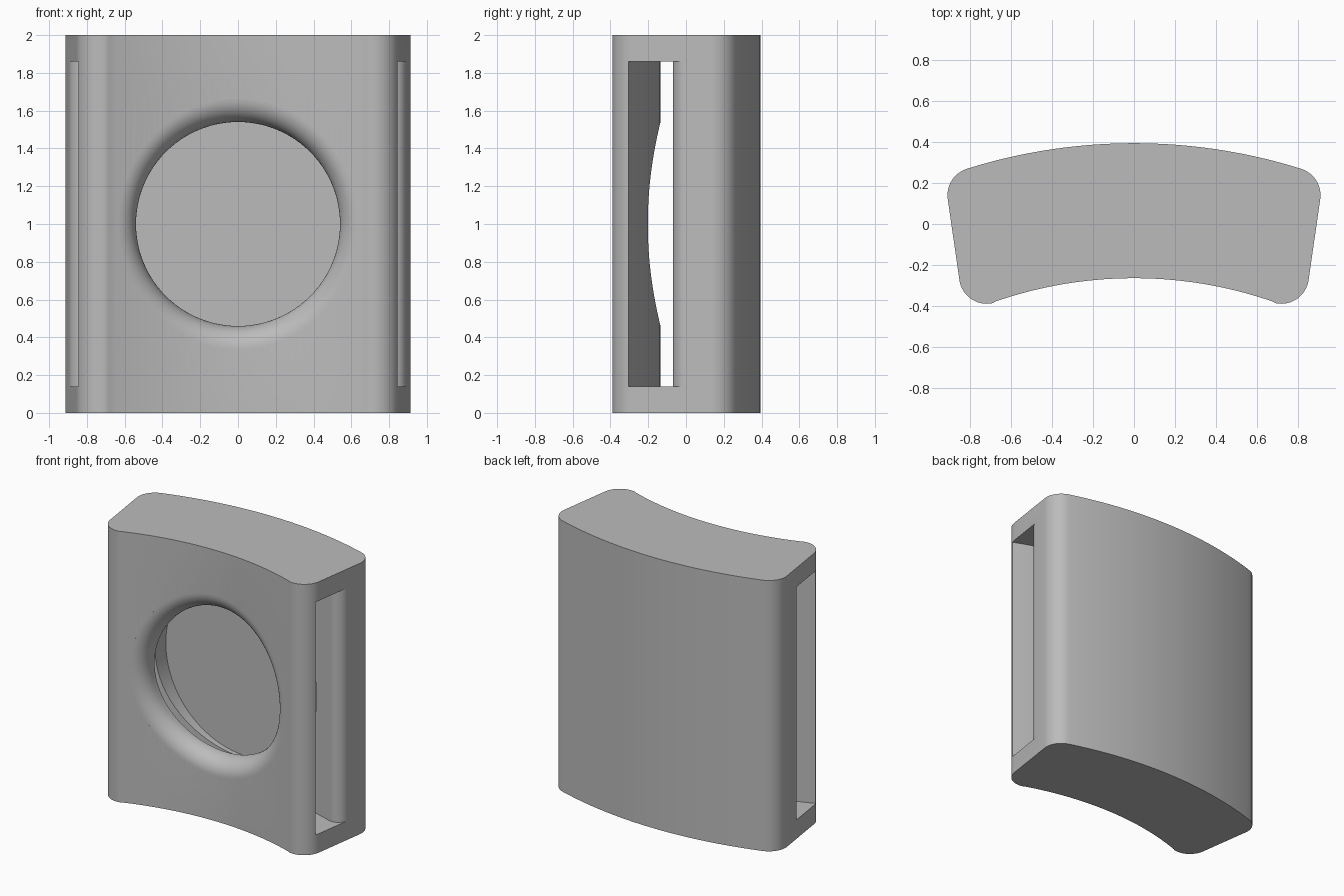
import bpy
import bmesh
from math import atan2, cos, sin, pi, sqrt, radians, hypot
from mathutils import Vector

cube = bpy.data.objects.get("Cube")
if cube:
    bpy.data.objects.remove(cube, do_unlink=True)

AXIS_Y = -2.335            # common centre of all concentric curves
FRONT_R, BACK_R = 2.07, 2.73
SLOT_FRONT_R, SLOT_BACK_R = 2.20, 2.403
CORNER_R, LIP_R = 0.135, 0.08
HOLE_R, HOLE_FILLET = 0.54, 0.125

gray = bpy.data.materials.new("plain gray")
gray.use_nodes = True
gray.diffuse_color = (0.5, 0.5, 0.5, 1)
gray.node_tree.nodes["Principled BSDF"].inputs["Base Color"].default_value = gray.diffuse_color


def arc(cx, cy, r, a0, a1, n):
    return [(cx + r * cos(a0 + (a1 - a0) * i / n), cy + r * sin(a0 + (a1 - a0) * i / n))
            for i in range(n + 1)]


def mirrored(half):
    """Close a right-hand outline with its mirror image."""
    return half + [(-x, y) for x, y in reversed(half) if abs(x) > 1e-5]


def finish(bm, name):
    bmesh.ops.recalc_face_normals(bm, faces=bm.faces)
    mesh = bpy.data.meshes.new(name)
    bm.to_mesh(mesh)
    bm.free()
    mesh.materials.append(gray)
    obj = bpy.data.objects.new(name, mesh)
    bpy.context.collection.objects.link(obj)
    return obj


def loft(name, rings):
    """Closed solid through a list of matching rings."""
    bm = bmesh.new()
    loops = [[bm.verts.new(p) for p in ring] for ring in rings]
    for a, b in zip(loops, loops[1:]):
        for i in range(len(a)):
            j = (i + 1) % len(a)
            bm.faces.new((a[i], a[j], b[j], b[i]))
    bm.faces.new(loops[0])
    bm.faces.new(loops[-1])
    return finish(bm, name)


def prism(name, outline, z0, z1):
    return loft(name, [[(x, y, z) for x, y in outline] for z in (z0, z1)])


# Curved body: concentric front and back, rounded corners
front_c, back_c = Vector((0.72, -0.255)), Vector((0.777, 0.141))
side = back_c - front_c
side_a = atan2(-side.x, side.y)
front_a = atan2(front_c.y - AXIS_Y, front_c.x)
back_a = atan2(back_c.y - AXIS_Y, back_c.x)
half = arc(0, AXIS_Y, FRONT_R, pi / 2, front_a, 24)
half += arc(*front_c, CORNER_R, front_a - pi, side_a, 16)[1:]
half += arc(*back_c, CORNER_R, side_a, back_a, 12)
half += arc(0, AXIS_Y, BACK_R, back_a, pi / 2, 24)[1:]
body = prism("curved_body", mirrored(half), 0, 2)

# Strap slot running from side to side, with a rounded rear lip
lip = Vector((0.814, 0.011))
lip_a = atan2(lip.y - AXIS_Y, lip.x)
half = arc(0, AXIS_Y, SLOT_BACK_R, pi / 2, lip_a, 24)
half += arc(*lip, LIP_R, lip_a - pi, side_a, 12)[1:]
half += [(1.1, half[-1][1])]
half += arc(0, AXIS_Y, SLOT_FRONT_R, pi / 3, pi / 2, 32)
slot = prism("slot_cutter", mirrored(half), 0.14, 1.86)

# Round flat-bottomed recess in the rear slot wall
SEG = 96
turns = [2 * pi * i / SEG for i in range(SEG)]


def circle(r, y):
    return [(r * cos(a), y, 1 + r * sin(a)) for a in turns]


recess = loft("recess_cutter", [circle(0.66, -0.06), circle(0.66, 0.1)])

# Front hole, its rim rounded by a ball rolled along the curved face
rings = [circle(HOLE_R, -0.02)]
STEPS = 12
fillet = [[] for _ in range(STEPS + 1)]
for a in turns:
    x = (HOLE_R + HOLE_FILLET) * cos(a)
    z = (HOLE_R + HOLE_FILLET) * sin(a)
    reach = sqrt((FRONT_R + HOLE_FILLET) ** 2 - x * x)
    centre = Vector((x, AXIS_Y + reach, 1 + z))
    to_wall = Vector((-cos(a), 0, -sin(a)))
    to_face = Vector((-x, -reach, 0)).normalized()
    for k in range(STEPS + 1):
        fillet[k].append(centre + HOLE_FILLET * to_wall.slerp(to_face, k / STEPS))
rings += fillet
rings.append([(p.x, -0.8, p.z) for p in fillet[-1]])
hole = loft("hole_cutter", rings)

# Cut everything out of the body
bpy.ops.object.select_all(action="DESELECT")
bpy.context.view_layer.objects.active = body
body.select_set(True)
for cutter in (slot, recess, hole):
    cutter.hide_render = True
    mod = body.modifiers.new(cutter.name, "BOOLEAN")
    mod.operation = "DIFFERENCE"
    mod.solver = "EXACT"
    mod.object = cutter
    bpy.ops.object.modifier_apply(modifier=mod.name)
    bpy.data.objects.remove(cutter, do_unlink=True)

bpy.ops.object.shade_smooth_by_angle(angle=radians(30))
